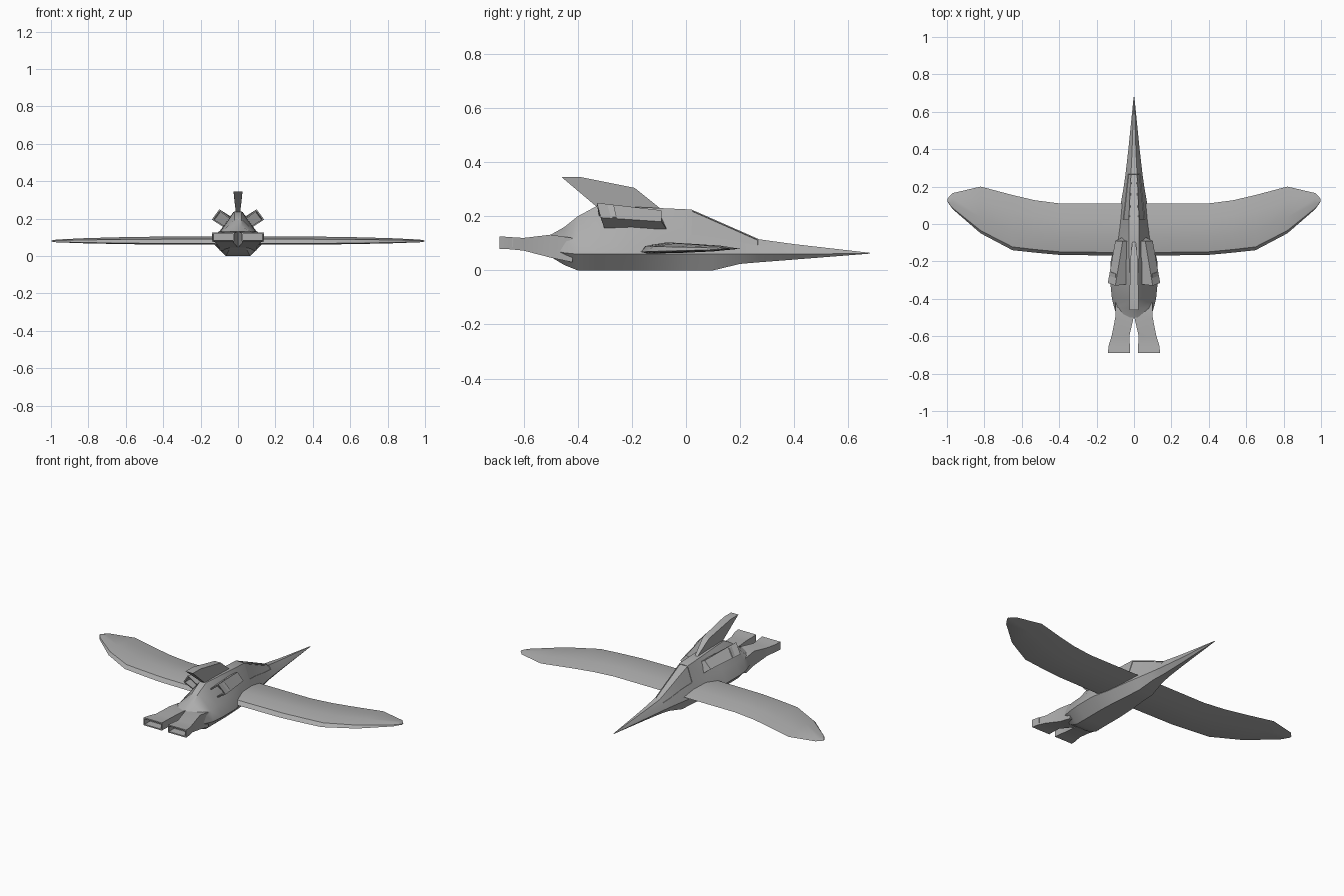
import bpy
import bmesh
import math

default_cube = bpy.data.objects.get("Cube")
if default_cube:
    bpy.data.objects.remove(default_cube, do_unlink=True)

# One plain hull colour for the whole craft
GREY = (0.42, 0.42, 0.42, 1.0)
hull_grey = bpy.data.materials.new("hull_grey")
hull_grey.use_nodes = True
hull_grey.diffuse_color = GREY
hull_grey.node_tree.nodes["Principled BSDF"].inputs["Base Color"].default_value = GREY


def loft(rings):
    """Skin a row of equal rings into a closed bmesh; return it with its side faces."""
    bm = bmesh.new()
    rows = [[bm.verts.new(point) for point in ring] for ring in rings]
    count = len(rows[0])
    sides = {}
    for k, (row, following) in enumerate(zip(rows, rows[1:])):
        for i in range(count):
            j = (i + 1) % count
            sides[k, i] = bm.faces.new((row[i], row[j], following[j], following[i]))
    start_cap = bm.faces.new(rows[0])
    end_cap = bm.faces.new(rows[-1])
    bmesh.ops.recalc_face_normals(bm, faces=bm.faces)
    return bm, sides, start_cap, end_cap


def recess(bm, faces, border, depth):
    """Inset a patch of faces and sink it."""
    bmesh.ops.inset_region(bm, faces=faces, thickness=border, use_even_offset=True)
    if depth:
        bmesh.ops.inset_region(bm, faces=faces, thickness=0.0005, depth=-depth)


def hollow(bm, cap, border, offset):
    """Open the end of a duct by pushing an inset cap inwards."""
    bmesh.ops.inset_region(bm, faces=[cap], thickness=border, use_even_offset=True)
    result = bmesh.ops.extrude_discrete_faces(bm, faces=[cap])
    bmesh.ops.translate(bm, verts=result["faces"][0].verts, vec=(0, offset, 0))


def finish(name, bm, mirrored=False, angle=25):
    mesh = bpy.data.meshes.new(name)
    bm.to_mesh(mesh)
    bm.free()
    mesh.materials.append(hull_grey)
    part = bpy.data.objects.new(name, mesh)
    bpy.context.collection.objects.link(part)
    if mirrored:
        part.modifiers.new("mirror", "MIRROR")
    bpy.ops.object.select_all(action="DESELECT")
    part.select_set(True)
    bpy.context.view_layer.objects.active = part
    bpy.ops.object.shade_smooth_by_angle(angle=math.radians(angle))
    return part


# Fuselage stations: y, then half width and height of keel, waist, shoulder, spine
stations = [
    (0.68, 0.001, 0.062, 0.002, 0.063, 0.002, 0.064, 0.001, 0.065),
    (0.4, 0.012, 0.04, 0.03, 0.06, 0.02, 0.08, 0.01, 0.097),
    (0.27, 0.02, 0.03, 0.045, 0.06, 0.032, 0.09, 0.016, 0.115),
    (0.2, 0.03, 0.024, 0.055, 0.06, 0.04, 0.1, 0.02, 0.146),
    (0.1, 0.045, 0, 0.072, 0.06, 0.05, 0.12, 0.024, 0.19),
    (0.02, 0.05, 0, 0.085, 0.06, 0.06, 0.13, 0.028, 0.225),
    (-0.09, 0.06, 0, 0.1, 0.06, 0.075, 0.135, 0.028, 0.23),
    (-0.2, 0.065, 0, 0.125, 0.06, 0.1, 0.13, 0.025, 0.235),
    (-0.33, 0.065, 0, 0.125, 0.06, 0.1, 0.125, 0.02, 0.238),
    (-0.4, 0.065, 0, 0.118, 0.06, 0.1, 0.12, 0.018, 0.2),
    (-0.45, 0.055, 0.02, 0.105, 0.065, 0.097, 0.115, 0.018, 0.16),
    (-0.5, 0.04, 0.05, 0.09, 0.075, 0.085, 0.11, 0.02, 0.132),
]
rings = []
for y, *numbers in stations:
    half = list(zip(numbers[::2], numbers[1::2]))
    rings.append([(x, y, z) for x, z in half] + [(-x, y, z) for x, z in reversed(half)])
bm, sides, _, _ = loft(rings)
# Cockpit panes: one strip on each side and one along the top
for strip in (2, 3, 4):
    recess(bm, [sides[k, strip] for k in (2, 3, 4)], 0.004, 0.003)
finish("fuselage", bm, angle=30)

# Wing stations: x, leading edge y, trailing edge y, thickness
span = [
    (0.03, 0.11, -0.17, 1.0),
    (0.4, 0.11, -0.165, 1.0),
    (0.53, 0.127, -0.153, 0.95),
    (0.65, 0.155, -0.14, 0.85),
    (0.82, 0.2, -0.05, 0.65),
    (0.97, 0.165, 0.08, 0.35),
    (0.998, 0.135, 0.12, 0.15),
]
# Wing profile: fraction of chord from the trailing edge, height from the mid plane
profile = [(0, -0.012), (0.06, 0.01), (0.35, 0.024), (0.7, 0.018),
           (1, 0), (0.6, -0.015), (0.1, -0.018)]
bm, *_ = loft([[(x, rear + u * (front - rear), 0.08 + h * thick) for u, h in profile]
               for x, front, rear, thick in span])
finish("wing", bm, mirrored=True)

# Engine ducts: y, inner x, outer x, bottom z, top z
duct = [
    (-0.42, 0.002, 0.1, 0.03, 0.12),
    (-0.5, 0.002, 0.1, 0.047, 0.132),
    (-0.6, 0.025, 0.12, 0.073, 0.12),
    (-0.65, 0.022, 0.135, 0.078, 0.123),
    (-0.69, 0.02, 0.14, 0.08, 0.126),
]
bm, _, _, nozzle = loft([[(a, y, low), (b, y, low), (b, y, high), (a, y, high)]
                         for y, a, b, low, high in duct])
hollow(bm, nozzle, 0.007, 0.05)
finish("engine_duct", bm, mirrored=True)

# Slanted shoulder pods, splayed outwards towards the rear
front_ring = [(0.02, -0.09, 0.2), (0.06, -0.09, 0.222), (0.1, -0.09, 0.18), (0.06, -0.07, 0.15)]
rear_ring = [(0.02, -0.32, 0.19), (0.1, -0.33, 0.25), (0.14, -0.315, 0.195), (0.07, -0.3, 0.15)]
bm, _, _, outlet = loft([front_ring, rear_ring])
hollow(bm, outlet, 0.008, 0.06)
finish("shoulder_pod", bm, mirrored=True)

# Swept tail fin, wider at the top: y, z, half thickness
outline = [(-0.09, 0.225, 0.008), (-0.19, 0.305, 0.02), (-0.39, 0.345, 0.024),
           (-0.46, 0.345, 0.024), (-0.33, 0.235, 0.012)]
bm, *_ = loft([[(side * w, y, z) for y, z, w in outline] for side in (1, -1)])
finish("tail_fin", bm)
